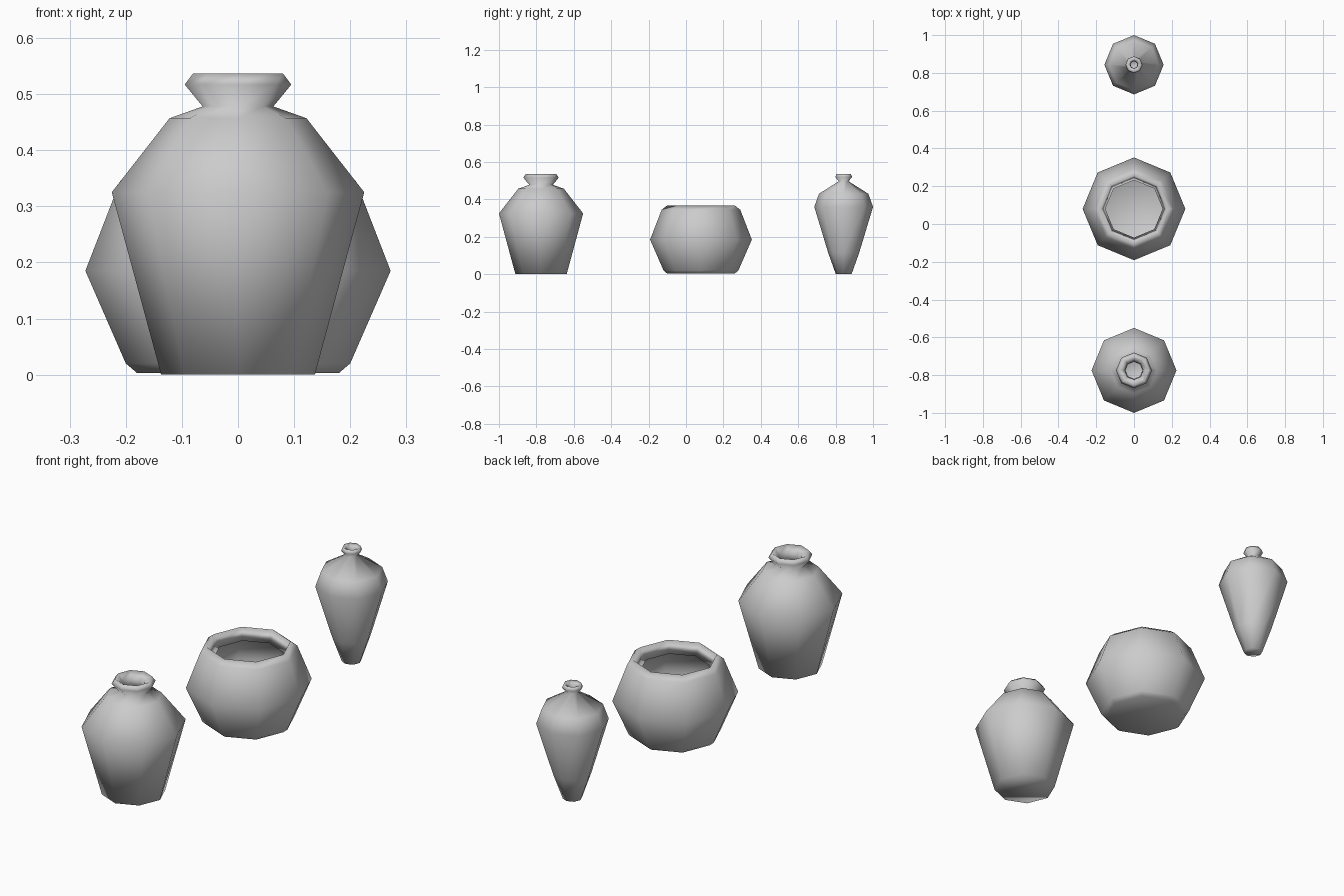
import bpy
import bmesh
from math import cos, sin, pi

cube = bpy.data.objects.get("Cube")
if cube:
    bpy.data.objects.remove(cube)

SIDES = 8

clay = bpy.data.materials.new("grey_clay")
clay.use_nodes = True
grey = (0.6, 0.6, 0.6, 1)
clay.diffuse_color = grey
clay.node_tree.nodes["Principled BSDF"].inputs["Base Color"].default_value = grey


def lathe(name, y, profile):
    """Turn (radius, z) points into an eight-sided vessel with a closed base and floor."""
    bm = bmesh.new()
    rings = []
    for r, z in profile:
        angles = [2 * pi * i / SIDES for i in range(SIDES)]
        rings.append([bm.verts.new((r * cos(a), r * sin(a), z)) for a in angles])
    for low, high in zip(rings, rings[1:]):
        for i in range(SIDES):
            j = (i + 1) % SIDES
            bm.faces.new((low[i], low[j], high[j], high[i]))
    bm.faces.new(reversed(rings[0]))
    bm.faces.new(rings[-1])
    mesh = bpy.data.meshes.new(name)
    bm.to_mesh(mesh)
    bm.free()
    mesh.materials.append(clay)
    mesh.shade_smooth()
    vessel = bpy.data.objects.new(name, mesh)
    vessel.location.y = y
    bpy.context.collection.objects.link(vessel)


# Each profile runs from the base up the outside, over the lip and down the inside
lathe("necked_jar", -0.775, [
    (0.137, 0), (0.225, 0.325), (0.122, 0.457), (0.063, 0.478),
    (0.095, 0.517), (0.08, 0.537), (0.05, 0.517), (0.045, 0.47),
    (0.11, 0.445), (0.212, 0.325), (0.127, 0.015)])

lathe("round_bowl", 0.08, [
    (0.18, 0.003), (0.2, 0.02), (0.272, 0.185), (0.21, 0.345),
    (0.18, 0.368), (0.152, 0.315), (0.195, 0.32), (0.258, 0.185),
    (0.19, 0.03), (0.17, 0.015)])

lathe("slim_bottle", 0.843, [
    (0.042, 0), (0.083, 0.115), (0.157, 0.36), (0.132, 0.43),
    (0.026, 0.497), (0.045, 0.52), (0.038, 0.537), (0.02, 0.525),
    (0.018, 0.49), (0.12, 0.425), (0.145, 0.36), (0.073, 0.118),
    (0.034, 0.015)])
